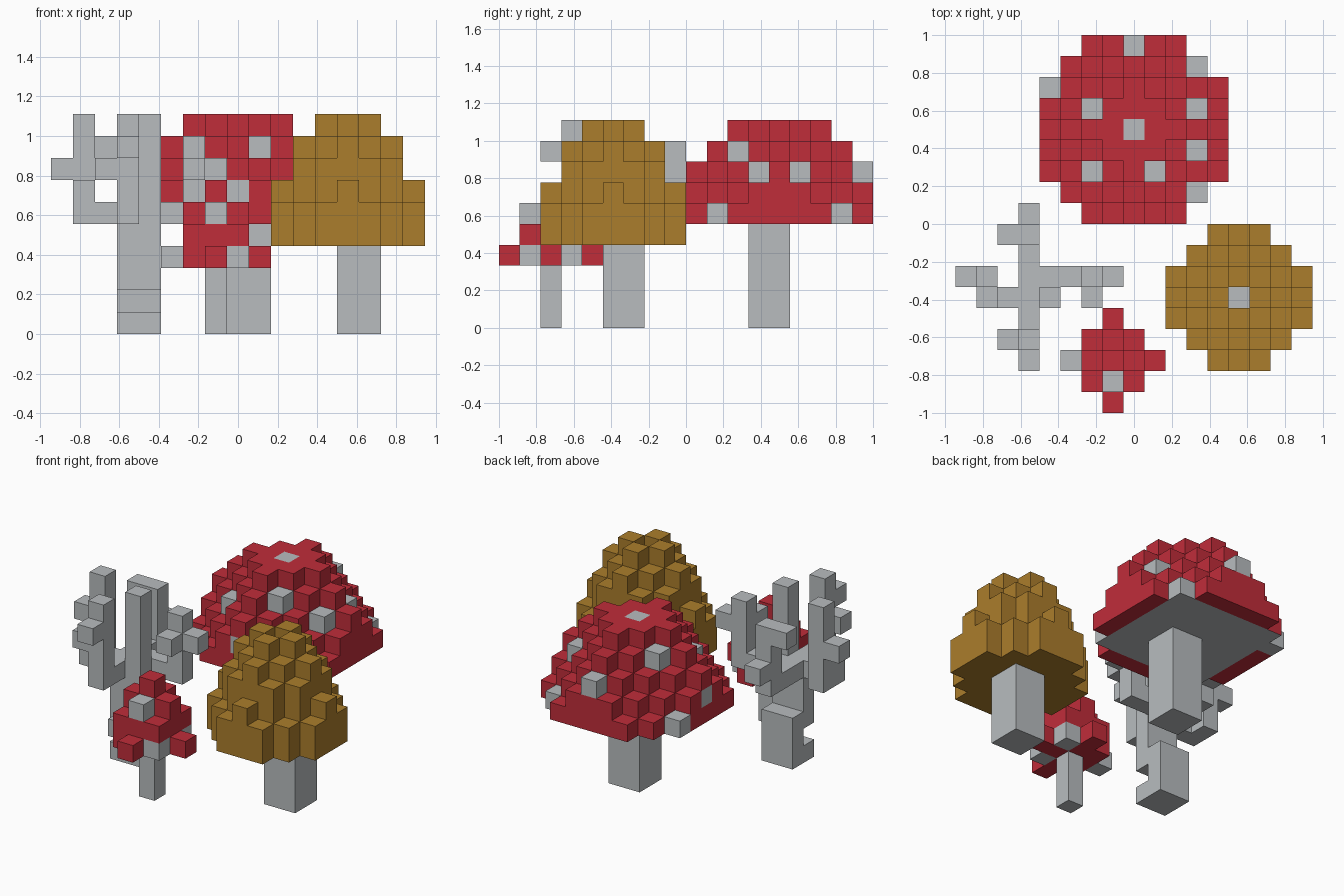
import bpy, bmesh
from mathutils import Vector

if "Cube" in bpy.data.objects:
    bpy.data.objects.remove(bpy.data.objects["Cube"])

U = 2 / 18                              # size of one block
ORIGIN = Vector((-8.5 * U, -9 * U, 0))  # corner of block (0, 0, 0)
SIDES = {
    (1, 0, 0): ((1, 0, 0), (1, 1, 0), (1, 1, 1), (1, 0, 1)),
    (-1, 0, 0): ((0, 0, 0), (0, 0, 1), (0, 1, 1), (0, 1, 0)),
    (0, 1, 0): ((0, 1, 0), (0, 1, 1), (1, 1, 1), (1, 1, 0)),
    (0, -1, 0): ((0, 0, 0), (1, 0, 0), (1, 0, 1), (0, 0, 1)),
    (0, 0, 1): ((0, 0, 1), (1, 0, 1), (1, 1, 1), (0, 1, 1)),
    (0, 0, -1): ((0, 0, 0), (0, 1, 0), (1, 1, 0), (1, 0, 0)),
}


def material(name, rgb):
    m = bpy.data.materials.new(name)
    m.use_nodes = True
    m.diffuse_color = (*rgb, 1)
    m.node_tree.nodes["Principled BSDF"].inputs["Base Color"].default_value = (*rgb, 1)
    return m


RED = material("red", (0.53, 0.026, 0.042))
OCHRE = material("ochre", (0.41, 0.207, 0.025))
GREY = material("pale grey", (0.48, 0.505, 0.52))


def box(x0, x1, y0, y1, z0, z1):
    """Set of blocks, both ends included."""
    return {(x, y, z) for x in range(x0, x1 + 1)
            for y in range(y0, y1 + 1) for z in range(z0, z1 + 1)}


def blocks(name, cells, mats, rule=lambda cell, normal: 0):
    """Skin a set of blocks, keeping outer faces only."""
    bm = bmesh.new()
    verts = {}
    for c in sorted(cells):
        for n, corners in SIDES.items():
            if tuple(a + b for a, b in zip(c, n)) in cells:
                continue
            loop = []
            for k in corners:
                key = tuple(a + b for a, b in zip(c, k))
                if key not in verts:
                    verts[key] = bm.verts.new(ORIGIN + Vector(key) * U)
                loop.append(verts[key])
            bm.faces.new(loop).material_index = rule(c, n)
    mesh = bpy.data.meshes.new(name)
    bm.to_mesh(mesh)
    bm.free()
    for m in mats:
        mesh.materials.append(m)
    ob = bpy.data.objects.new(name, mesh)
    bpy.context.collection.objects.link(ob)


def cap(name, cx, cy, layers, mat, spots, hole=None, gills=None):
    """Stepped cap; each layer is (height, diamond radius, square radius)."""
    cells = {(cx + i, cy + j, z) for z, d, s in layers
             for i in range(-s, s + 1) for j in range(-s, s + 1)
             if abs(i) + abs(j) <= d}
    if hole:
        cells.discard((cx + hole[0], cy + hole[1], hole[2]))

    def rule(c, n):
        i, j, z = c[0] - cx, c[1] - cy, c[2]
        under = gills is not None and n[2] < 0 and max(abs(i), abs(j)) <= gills
        return int(under or (i, j, z) in spots)

    blocks(name, cells, [mat, GREY], rule)


# Large red mushroom
cap("large_red_cap", 8, 13,
    [(5, 6, 4), (6, 5, 4), (7, 4, 4), (8, 3, 3), (9, 2, 2)], RED,
    {(0, 0, 9), (0, 4, 7), (3, 3, 5), (-4, 2, 5), (-2, 1, 8), (3, 1, 7),
     (3, -1, 7), (-2, -2, 7), (1, -2, 8), (3, -3, 5), (0, -4, 6), (-4, 0, 6)},
    gills=3)
blocks("large_red_stem", box(8, 9, 12, 13, 0, 4), [GREY])

# Ochre mushroom with a small pit on top
cap("ochre_cap", 13, 5,
    [(4, 4, 3), (5, 4, 3), (6, 3, 3), (7, 3, 2), (8, 2, 2), (9, 1, 1)], OCHRE,
    {(0, 0, 8)}, hole=(0, 0, 9))
blocks("ochre_stem", box(13, 14, 5, 6, 0, 3), [GREY])

# Small red mushroom
cap("small_red_cap", 7, 2,
    [(3, 2, 2), (4, 2, 1), (5, 1, 1), (6, 0, 0)], RED,
    {(0, -1, 5), (1, -1, 3), (-2, 0, 3), (1, 1, 3)})
blocks("small_red_stem", box(7, 7, 2, 2, 0, 2), [GREY])

# Branching fungus: notched trunk, then one branch per direction
trunk = (box(3, 4, 5, 6, 0, 0) | box(3, 4, 6, 6, 1, 1) | box(3, 4, 5, 6, 2, 2)
         | box(3, 4, 5, 5, 3, 4) | box(3, 3, 5, 5, 5, 5) | box(4, 4, 5, 5, 5, 9))
front_branch = box(3, 3, 3, 4, 5, 5) | box(3, 3, 3, 3, 6, 9) | {(3, 2, 8), (2, 3, 7)}
back_branch = box(3, 3, 6, 8, 5, 5) | box(3, 3, 8, 8, 6, 8) | {(3, 9, 6), (2, 8, 8)}
left_branch = box(4, 6, 6, 6, 5, 5) | box(6, 6, 6, 6, 6, 8) | {(7, 6, 7), (6, 5, 7)}
right_branch = (box(1, 2, 5, 5, 5, 5) | box(1, 1, 6, 6, 5, 9)
                | {(1, 5, 6), (0, 6, 7)})
blocks("branching_fungus",
       trunk | front_branch | back_branch | left_branch | right_branch, [GREY])
